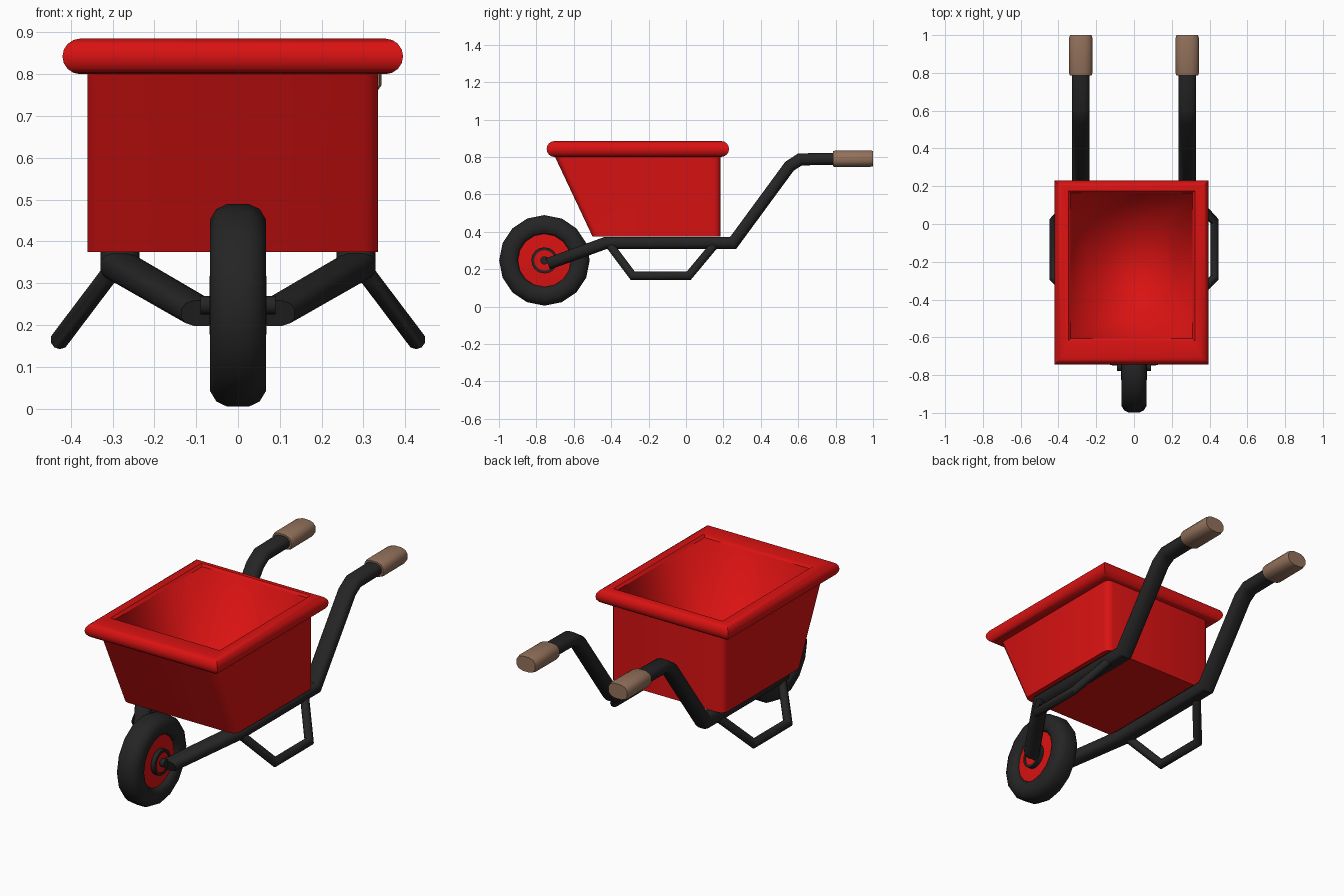
import bpy, math
import bmesh
from mathutils import Vector

if "Cube" in bpy.data.objects:
    bpy.data.objects.remove(bpy.data.objects["Cube"])


def material(name, rgb):
    m = bpy.data.materials.new(name)
    m.diffuse_color = (*rgb, 1)
    m.use_nodes = True
    m.node_tree.nodes["Principled BSDF"].inputs["Base Color"].default_value = m.diffuse_color
    return m


RED = material("red paint", (0.70, 0.006, 0.006))
BLACK = material("black", (0.018, 0.018, 0.018))
BROWN = material("brown grip", (0.29, 0.165, 0.105))
CX = -0.0125  # tray centre in x


def loft(name, rings, mat, cap0=False, cap1=False, angle=40, recalc=False, closed=False):
    """Skin a list of equal-length point rings."""
    bm = bmesh.new()
    vs = [[bm.verts.new(p) for p in r] for r in rings]
    n = len(vs[0])
    pairs = list(zip(vs, vs[1:])) + ([(vs[-1], vs[0])] if closed else [])
    for a, b in pairs:
        for i in range(n):
            j = (i + 1) % n
            bm.faces.new((a[i], a[j], b[j], b[i]))
    if cap0:
        bm.faces.new(vs[0][::-1])
    if cap1:
        bm.faces.new(vs[-1])
    if recalc:
        bmesh.ops.recalc_face_normals(bm, faces=bm.faces)
    me = bpy.data.meshes.new(name)
    bm.to_mesh(me)
    bm.free()
    me.materials.append(mat)
    ob = bpy.data.objects.new(name, me)
    bpy.context.collection.objects.link(ob)
    bpy.ops.object.select_all(action='DESELECT')
    ob.select_set(True)
    bpy.context.view_layer.objects.active = ob
    bpy.ops.object.shade_smooth_by_angle(angle=math.radians(angle))
    return ob


def rect(hx, y0, y1, z, r=0.0, seg=3):
    """Counter-clockwise rectangle around the tray centre, optionally rounded."""
    pts = []
    for k, (sx, y, sy) in enumerate(((1, y1, 1), (-1, y1, 1), (-1, y0, -1), (1, y0, -1))):
        if r == 0:
            pts.append((CX + sx * hx, y, z))
            continue
        for i in range(seg + 1):
            t = math.pi / 2 * (k + i / seg)
            pts.append((CX + sx * (hx - r) + r * math.cos(t), y - sy * r + r * math.sin(t), z))
    return pts


def sweep(name, path, a, b, mat, n=12, power=0.75, scales=None):
    """Sweep a soft rectangular section (a wide in x, b tall) along a path."""
    P = [Vector(p) for p in path]
    rings = []
    for i, p in enumerate(P):
        d = [Vector((0, v.y, v.z)).normalized() for v in
             ([P[i] - P[i - 1]] if i else []) + ([P[i + 1] - P[i]] if i < len(P) - 1 else [])]
        t = sum(d, Vector()).normalized()
        k = 1 / max(t.dot(d[0]), 0.5)
        up = Vector((0, -t.z, t.y))
        s = scales[i] if scales else 1
        ring = []
        for j in range(n):
            w = 2 * math.pi * (j + 0.5) / n
            c, q = math.cos(w), math.sin(w)
            ring.append(p + Vector((math.copysign(abs(c) ** power, c) * a * s, 0, 0))
                        + up * math.copysign(abs(q) ** power, q) * b * k * s)
        rings.append(ring)
    return loft(name, rings, mat, True, True, recalc=True)


def lathe(name, profile, mat, n=16, closed=False, angle=40):
    """Revolve (x, radius) points about the wheel axle."""
    rings = [[(x, -0.757 + r * math.cos(2 * math.pi * i / n),
               0.247 + r * math.sin(2 * math.pi * i / n)) for i in range(n)] for x, r in profile]
    return loft(name, rings, mat, not closed, not closed, angle, True, closed)


# Tray: outer body, rolled rim and tapered interior
loft("tray_body", [rect(0.3475, -0.50, 0.185, 0.375, 0.035),
                   rect(0.3475, -0.705, 0.185, 0.81, 0.035)], RED, cap0=True)
R = 0.0425
rim = [rect(0.325, -0.66, 0.165, 0.80)]
for i in range(9):
    t = math.pi * (i / 8 - 0.5)
    o = R - R * math.cos(t)
    rim.append(rect(0.4075 - o, -0.745 + o, 0.23 - o, 0.8425 + R * math.sin(t)))
rim += [rect(0.335, -0.62, 0.176, 0.885), rect(0.3225, -0.605, 0.165, 0.873)]
loft("tray_rim", rim, RED)
loft("tray_interior", [rect(0.3225, -0.605, 0.165, 0.873),
                       rect(0.1825, -0.435, 0.0, 0.42)], RED, cap1=True, angle=180)

# Wheel: tyre, red disc, hub ring, cap and axle
half = [(0.045, 0.142), (0.06, 0.152), (0.067, 0.175), (0.067, 0.205), (0.052, 0.23), (0.027, 0.242)]
lathe("tyre", half + [(-x, r) for x, r in half[::-1]], BLACK, closed=True)
lathe("wheel_disc", [(-0.045, 0.06), (-0.038, 0.146), (0.038, 0.146), (0.045, 0.06)], RED)
lathe("hub_ring", [(-0.068, 0.07), (0.068, 0.07), (0.068, 0.055), (-0.068, 0.055)], BLACK, closed=True)
lathe("hub_cap", [(-0.064, 0.056), (0.064, 0.056)], RED)
lathe("axle", [(-0.09, 0.022), (0.09, 0.022)], BLACK)

for s, side in ((-1, "left"), (1, "right")):
    # Frame rail running from axle to handle
    sweep(side + "_rail", [(s * 0.088, -0.738, 0.228), (s * 0.282, -0.43, 0.34), (s * 0.282, 0.252, 0.34),
                           (s * 0.282, 0.553, 0.75), (s * 0.282, 0.61, 0.787), (s * 0.282, 0.82, 0.79)],
          0.048, 0.033, BLACK)
    # Grip
    sweep(side + "_grip", [(s * 0.282, 0.787, 0.79), (s * 0.282, 0.797, 0.79),
                           (s * 0.282, 0.985, 0.791), (s * 0.282, 1.0, 0.791)],
          0.063, 0.045, BROWN, scales=[0.93, 1, 1, 0.93])
    # Bent stand leg: round tube mitred at its corners
    path = [Vector(p) for p in ((s * 0.29, -0.42, 0.345), (s * 0.426, -0.285, 0.165),
                                (s * 0.426, 0.015, 0.165), (s * 0.29, 0.165, 0.345))]
    nrm = (path[1] - path[0]).cross(path[2] - path[1]).normalized()
    rings = []
    for i, p in enumerate(path):
        d0 = (path[max(i, 1)] - path[max(i, 1) - 1]).normalized()
        k = min(i, 2)
        d1 = (path[k + 1] - path[k]).normalized()
        t = (d0 + d1).normalized()
        u = nrm.cross(t) / t.dot(d0)
        rings.append([p + 0.023 * (u * math.cos(w) + nrm * math.sin(w))
                      for w in (2 * math.pi * j / 10 for j in range(10))])
    loft(side + "_leg", rings, BLACK, True, True, recalc=True)
